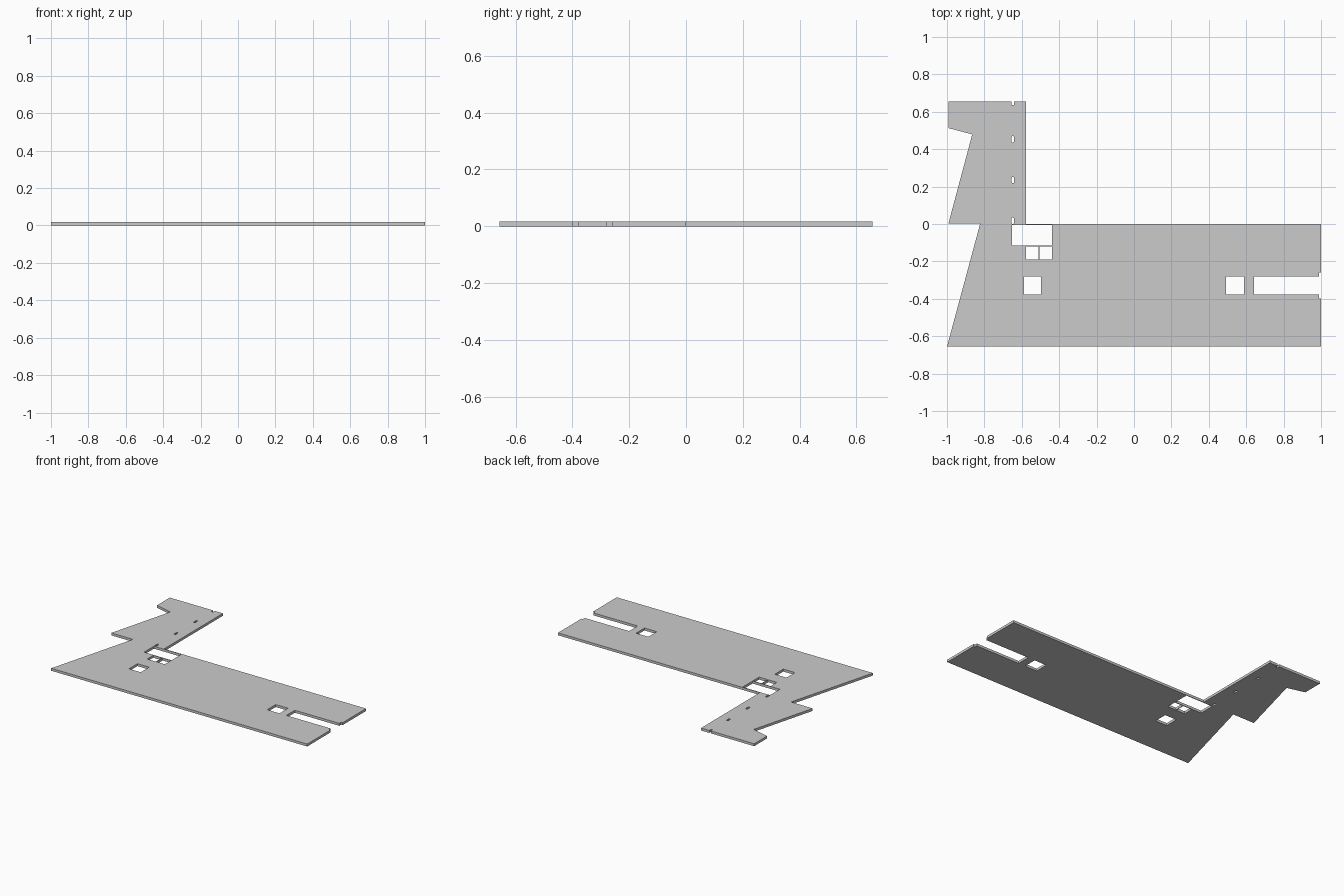
import bpy, bmesh

if "Cube" in bpy.data.objects:
    bpy.data.objects.remove(bpy.data.objects["Cube"])

T = 0.0175  # sheet thickness


def rect(x0, x1, y0, y1):
    return [(x0, y0), (x1, y0), (x1, y1), (x0, y1)]


def slot(x, y, w=0.014, h=0.034):
    # small slot with chamfered ends
    a, b, c = w / 2, h / 2, w * 0.3
    return [(x - a, y - b + c), (x - a + c, y - b), (x + a - c, y - b), (x + a, y - b + c),
            (x + a, y + b - c), (x + a - c, y + b), (x - a + c, y + b), (x - a, y + b - c)]


def plate(name, outline, holes):
    # filled flat curve with holes, extruded to a solid sheet
    cu = bpy.data.curves.new(name, 'CURVE')
    cu.dimensions = '2D'
    cu.fill_mode = 'BOTH'
    cu.extrude = T / 2
    for loop in [outline] + holes:
        s = cu.splines.new('POLY')
        s.points.add(len(loop) - 1)
        for p, (x, y) in zip(s.points, loop):
            p.co = (x, y, 0, 1)
        s.use_cyclic_u = True
    tmp = bpy.data.objects.new(name + "_outline", cu)
    bpy.context.collection.objects.link(tmp)
    bpy.context.view_layer.update()
    dg = bpy.context.evaluated_depsgraph_get()
    me = bpy.data.meshes.new_from_object(tmp.evaluated_get(dg))
    bpy.data.objects.remove(tmp)
    bm = bmesh.new()
    bm.from_mesh(me)
    bmesh.ops.remove_doubles(bm, verts=bm.verts, dist=1e-5)
    bmesh.ops.translate(bm, verts=bm.verts, vec=(0, 0, T / 2))
    bmesh.ops.recalc_face_normals(bm, faces=bm.faces)
    for f in bm.faces:
        f.smooth = False
    bm.to_mesh(me)
    bm.free()
    me.name = name
    ob = bpy.data.objects.new(name, me)
    bpy.context.collection.objects.link(ob)
    return ob


# long lower panel: slanted left end, open slot on the right end
plate("main_panel",
      [(-1, -0.656), (1, -0.656), (1, -0.397), (0.988, -0.397), (0.988, -0.377),
       (0.642, -0.377), (0.642, -0.282), (0.988, -0.282), (0.988, -0.26),
       (1, -0.26), (1, 0), (-0.823, 0)],
      [rect(-0.653, -0.439, -0.115, -0.005),   # wide opening at the join
       rect(-0.578, -0.510, -0.189, -0.120),   # pair of small openings
       rect(-0.505, -0.439, -0.189, -0.120),
       rect(-0.588, -0.496, -0.377, -0.282),   # square openings
       rect(0.492, 0.588, -0.377, -0.282)])

# upright panel: slanted left edge with a hooked top, slots along one line
SX = -0.648
plate("side_panel",
      [(-0.992, 0.003), (-0.82, 0.003), (-0.82, 0), (-0.577, 0), (-0.577, 0.656),
       (SX + 0.007, 0.656), (SX + 0.007, 0.636), (SX - 0.007, 0.636), (SX - 0.007, 0.656),
       (-0.992, 0.656), (-0.992, 0.513), (-0.865, 0.479)],
      [slot(SX, y) for y in (0.018, 0.235, 0.453)])
